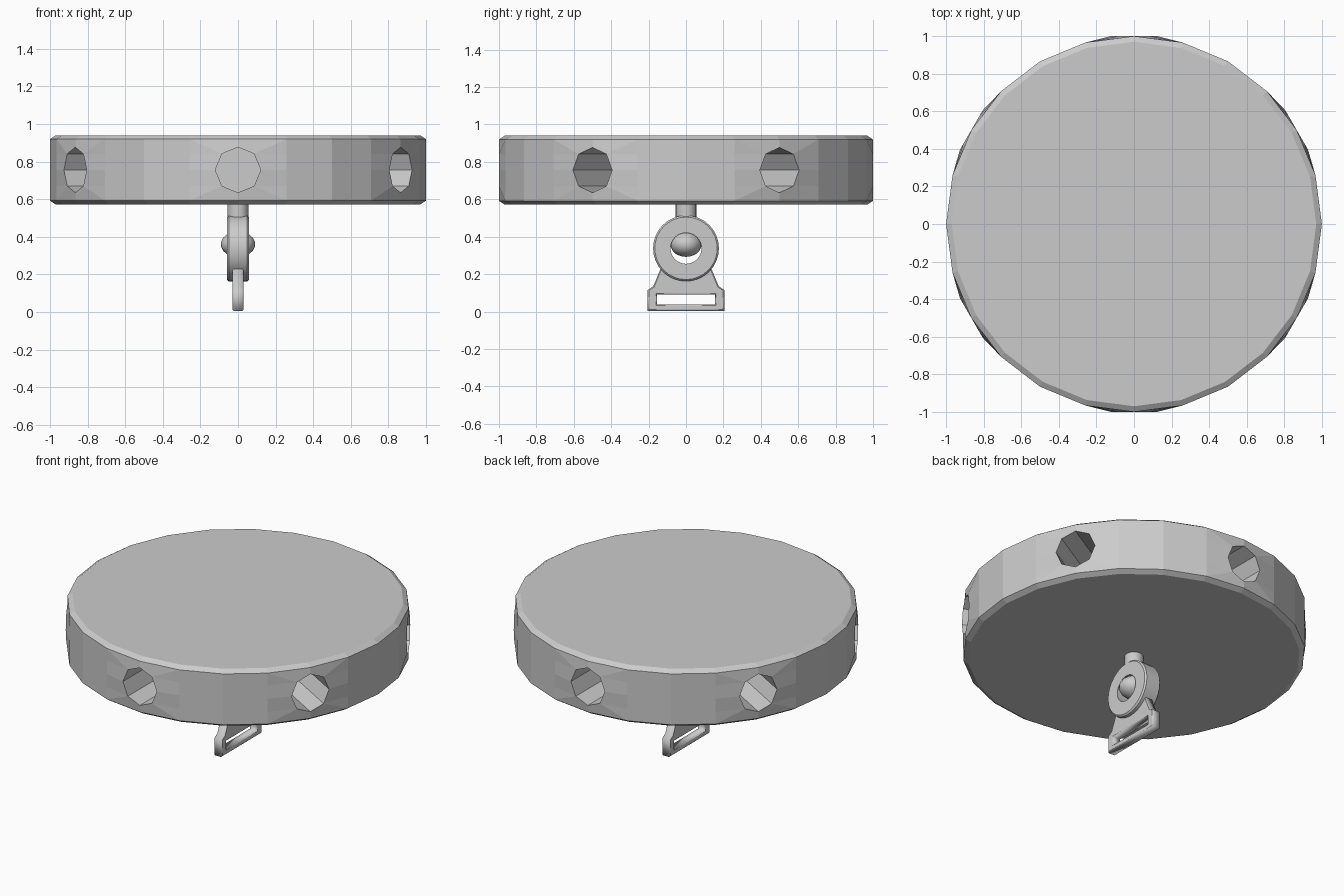
import bpy, bmesh, math
from mathutils import Matrix, Vector

if "Cube" in bpy.data.objects:
    bpy.data.objects.remove(bpy.data.objects["Cube"])


def add_object(name, bm, smooth=False):
    bmesh.ops.remove_doubles(bm, verts=bm.verts, dist=1e-5)
    bmesh.ops.recalc_face_normals(bm, faces=bm.faces)
    me = bpy.data.meshes.new(name)
    bm.to_mesh(me)
    bm.free()
    ob = bpy.data.objects.new(name, me)
    bpy.context.collection.objects.link(ob)
    if smooth:
        bpy.ops.object.select_all(action='DESELECT')
        ob.select_set(True)
        bpy.context.view_layer.objects.active = ob
        bpy.ops.object.shade_smooth_by_angle(angle=math.radians(35))
    return ob


def polar(deg, z, r=1.0):
    # angle measured from the front (-y)
    a = math.radians(deg)
    return Vector((r * math.sin(a), -r * math.cos(a), z))


# Disc body: six equal sectors, each with an octagonal hole in the rim
MID, HOLE, DEPTH = 0.756, 0.121, 0.5
LOW, HIGH, BOTTOM, TOP, CAP_R = 0.592, 0.92, 0.572, 0.94, 0.97
S = HOLE * math.sqrt(0.5)
rows = [LOW, MID - S, MID, MID + S, HIGH]
bm = bmesh.new()


def face(points, rot):
    bm.faces.new([bm.verts.new(rot @ p) for p in points])


for k in range(6):
    rot = Matrix.Rotation(math.radians(60 * k), 3, 'Z')
    octo = [[Vector((HOLE * math.cos(i * math.pi / 4), y, MID + HOLE * math.sin(i * math.pi / 4)))
             for i in range(8)] for y in (-1.0, -1.0 + DEPTH)]
    rim, floor = octo
    for i in range(8):
        j = (i + 1) % 8
        face([rim[i], rim[j], floor[j], floor[i]], rot)
    face(floor, rot)
    # wall between hole and the neighbouring columns
    for side, ids in ((1, (7, 0, 1)), (-1, (5, 4, 3))):
        a = 15 * side
        for n in range(2):
            face([rim[ids[n]], polar(a, rows[n + 1]), polar(a, rows[n + 2]), rim[ids[n + 1]]], rot)
        for corner, mid, z, zs in ((ids[2], 2, HIGH, rows[3]), (ids[0], 6, LOW, rows[1])):
            face([rim[corner], polar(a, zs), polar(a, z)], rot)
            face([rim[mid], rim[corner], polar(a, z), polar(0, z)], rot)
        for n in range(4):
            face([polar(a, rows[n]), polar(2 * a, rows[n]),
                  polar(2 * a, rows[n + 1]), polar(a, rows[n + 1])], rot)
    # chamfers
    for a in (-30, -15, 0, 15):
        for z0, z1 in ((HIGH, TOP), (LOW, BOTTOM)):
            face([polar(a, z0), polar(a + 15, z0), polar(a + 15, z1, CAP_R), polar(a, z1, CAP_R)], rot)
for z in (TOP, BOTTOM):
    face([polar(15 * n, z, CAP_R) for n in range(24)], Matrix.Identity(3))
add_object("disc_body", bm)

# Swivel ring: chamfered profile (radius, x) turned about the x axis
profile = [(0.083, -0.058), (0.167, -0.058), (0.176, -0.049), (0.176, 0.049),
           (0.167, 0.058), (0.083, 0.058)]
bm = bmesh.new()
N = 32
loops = [[bm.verts.new((x, r * math.sin(t), 0.338 + r * math.cos(t))) for r, x in profile]
         for t in (2 * math.pi * n / N for n in range(N))]
for n in range(N):
    a, b = loops[n], loops[(n + 1) % N]
    for i in range(len(profile)):
        j = (i + 1) % len(profile)
        bm.faces.new((a[i], a[j], b[j], b[i]))
add_object("swivel_ring", bm, True)

# Ball inside the ring
bm = bmesh.new()
bmesh.ops.create_uvsphere(bm, u_segments=16, v_segments=9, radius=1.0,
                          matrix=Matrix.Translation((0, 0, 0.36)) @ Matrix.Diagonal((0.092, 0.084, 0.068, 1)))
add_object("swivel_ball", bm, True)

# Stem joining ring and ball to the disc
bm = bmesh.new()
for r, z0, z1 in ((0.055, 0.495, 0.58), (0.03, 0.40, 0.44)):
    bmesh.ops.create_cone(bm, cap_ends=True, segments=24, radius1=r, radius2=r, depth=z1 - z0,
                          matrix=Matrix.Translation((0, 0, (z0 + z1) / 2)))
add_object("stem", bm, True)

# Strap bracket: flat outline with a slot, bevelled edges
half = [(0.205, 0.004), (0.205, 0.115), (0.175, 0.135), (0.135, 0.232)]
outline = half + [(-y, z) for y, z in reversed(half)]
slot = [(-0.155, 0.038), (-0.155, 0.09), (0.155, 0.09), (0.155, 0.038)]
cu = bpy.data.curves.new("bracket_outline", 'CURVE')
cu.dimensions, cu.fill_mode = '2D', 'BOTH'
cu.extrude, cu.bevel_depth, cu.bevel_resolution, cu.offset = 0.022, 0.006, 0, -0.006
for pts in (outline, slot):
    sp = cu.splines.new('POLY')
    sp.points.add(len(pts) - 1)
    for p, (y, z) in zip(sp.points, pts):
        p.co = (y, z, 0, 1)
    sp.use_cyclic_u = True
helper = bpy.data.objects.new("bracket_outline", cu)
bpy.context.collection.objects.link(helper)
me = bpy.data.meshes.new_from_object(helper.evaluated_get(bpy.context.evaluated_depsgraph_get()))
bpy.data.objects.remove(helper)
bm = bmesh.new()
bm.from_mesh(me)
# local x, y, z become world y, z, x
bm.transform(Matrix(((0, 0, 1, 0), (1, 0, 0, 0), (0, 1, 0, 0), (0, 0, 0, 1))))
add_object("strap_bracket", bm)
